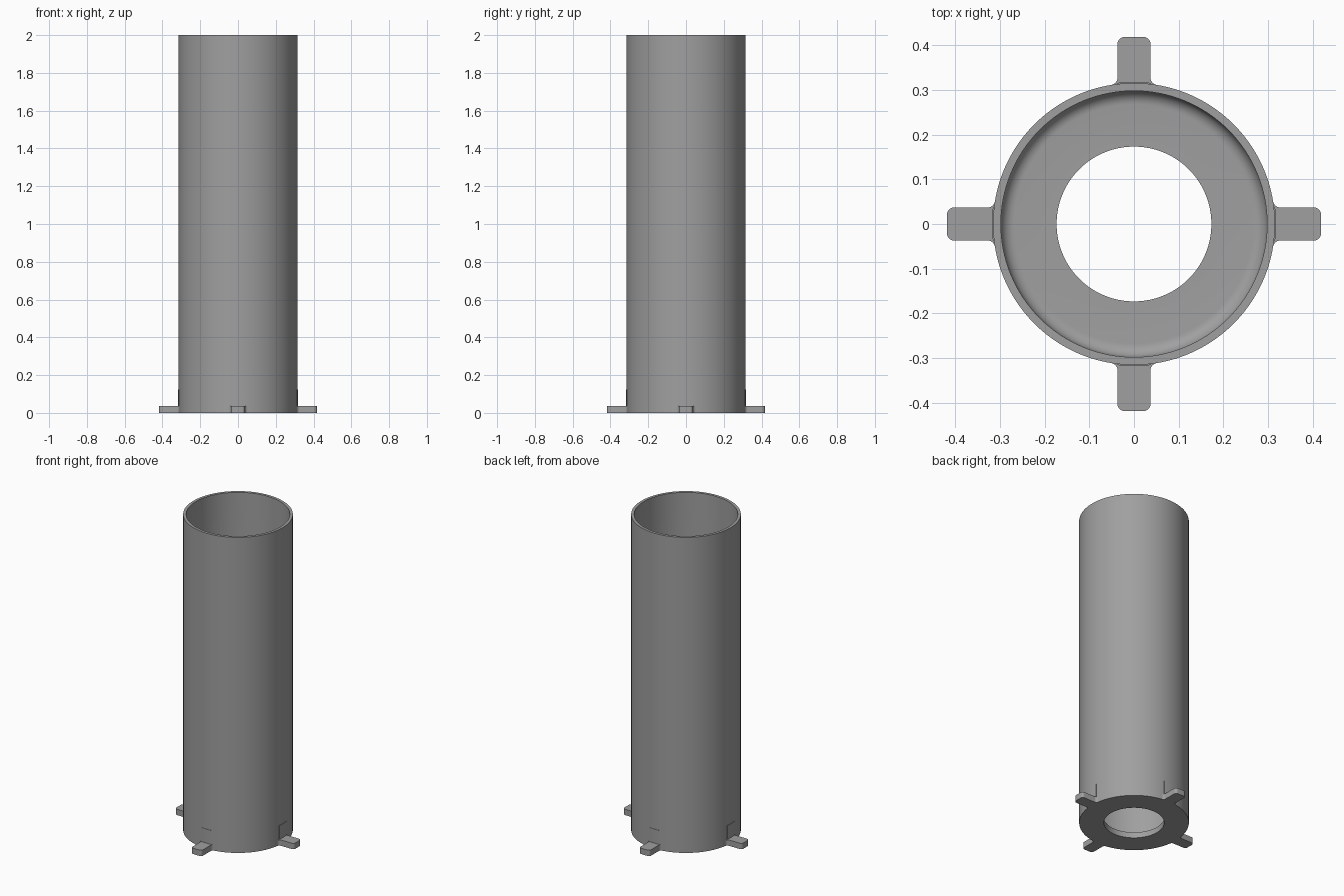
import bpy, bmesh, math

if "Cube" in bpy.data.objects:
    bpy.data.objects.remove(bpy.data.objects["Cube"])

R_OUT, R_IN, R_HOLE = 0.315, 0.2975, 0.173
HEIGHT, FLOOR = 2.0, 0.036
SEGMENTS = 128

grey = bpy.data.materials.new("plain grey")
grey.diffuse_color = (0.35, 0.35, 0.35, 1)
grey.use_nodes = True
grey.node_tree.nodes["Principled BSDF"].inputs["Base Color"].default_value = grey.diffuse_color


def finish(bm, name):
    bmesh.ops.recalc_face_normals(bm, faces=bm.faces[:])
    mesh = bpy.data.meshes.new(name)
    bm.to_mesh(mesh)
    bm.free()
    mesh.materials.append(grey)
    obj = bpy.data.objects.new(name, mesh)
    bpy.context.collection.objects.link(obj)
    bpy.ops.object.select_all(action='DESELECT')
    obj.select_set(True)
    bpy.context.view_layer.objects.active = obj
    bpy.ops.object.shade_smooth_by_angle(angle=math.radians(30))
    return obj


def arc(cx, cy, r, a0, a1, n=8):
    return [(cx + r * math.cos(a0 + (a1 - a0) * i / n),
             cy + r * math.sin(a0 + (a1 - a0) * i / n)) for i in range(n + 1)]


def prism(outline, height, name, turn):
    bm = bmesh.new()
    c, s = math.cos(turn), math.sin(turn)
    base = bm.faces.new([bm.verts.new((x * c - y * s, x * s + y * c, 0)) for x, y in outline])
    top = bmesh.ops.extrude_face_region(bm, geom=[base])["geom"]
    bmesh.ops.translate(bm, vec=(0, 0, height),
                        verts=[v for v in top if isinstance(v, bmesh.types.BMVert)])
    return finish(bm, name)


# Tube with a holed floor and a rounded inside corner
FILLET = 0.03
profile = [(R_HOLE, 0), (R_OUT, 0), (R_OUT, HEIGHT), (R_IN, HEIGHT)]
profile += arc(R_IN - FILLET, FLOOR + FILLET, FILLET, 0, -math.pi / 2)
profile += [(R_HOLE, FLOOR)]
bm = bmesh.new()
ring = [bm.verts.new((r, 0, z)) for r, z in profile]
edges = [bm.edges.new((ring[i], ring[(i + 1) % len(ring)])) for i in range(len(ring))]
bmesh.ops.spin(bm, geom=ring + edges, cent=(0, 0, 0), axis=(0, 0, 1),
               angle=2 * math.pi, steps=SEGMENTS)
bmesh.ops.remove_doubles(bm, verts=bm.verts[:], dist=1e-5)
finish(bm, "tube")

# Half outline of a foot: blended root, straight side, rounded tip
W, TIP, ROOT_R, TIP_R = 0.037, 0.418, 0.016, 0.016
cy = W + ROOT_R
cx = math.sqrt((R_OUT + ROOT_R) ** 2 - cy ** 2)
half = arc(cx, cy, ROOT_R, math.pi + math.atan2(cy, cx), 1.5 * math.pi)
half += arc(TIP - TIP_R, W - TIP_R, TIP_R, math.pi / 2, 0)
a_root = math.atan2(half[0][1], half[0][0])
root = arc(0, 0, R_OUT - 0.002, -a_root, a_root)
foot = root + half + [(x, -y) for x, y in reversed(half)]

# Thin pad on the wall above each foot
a_pad = W / R_OUT
pad = arc(0, 0, R_OUT + 0.0025, -a_pad, a_pad) + arc(0, 0, R_OUT - 0.002, a_pad, -a_pad)

for i, side in enumerate(("right", "back", "left", "front")):
    prism(foot, 0.037, side + "_foot", i * math.pi / 2)
    prism(pad, 0.125, side + "_pad", i * math.pi / 2)
